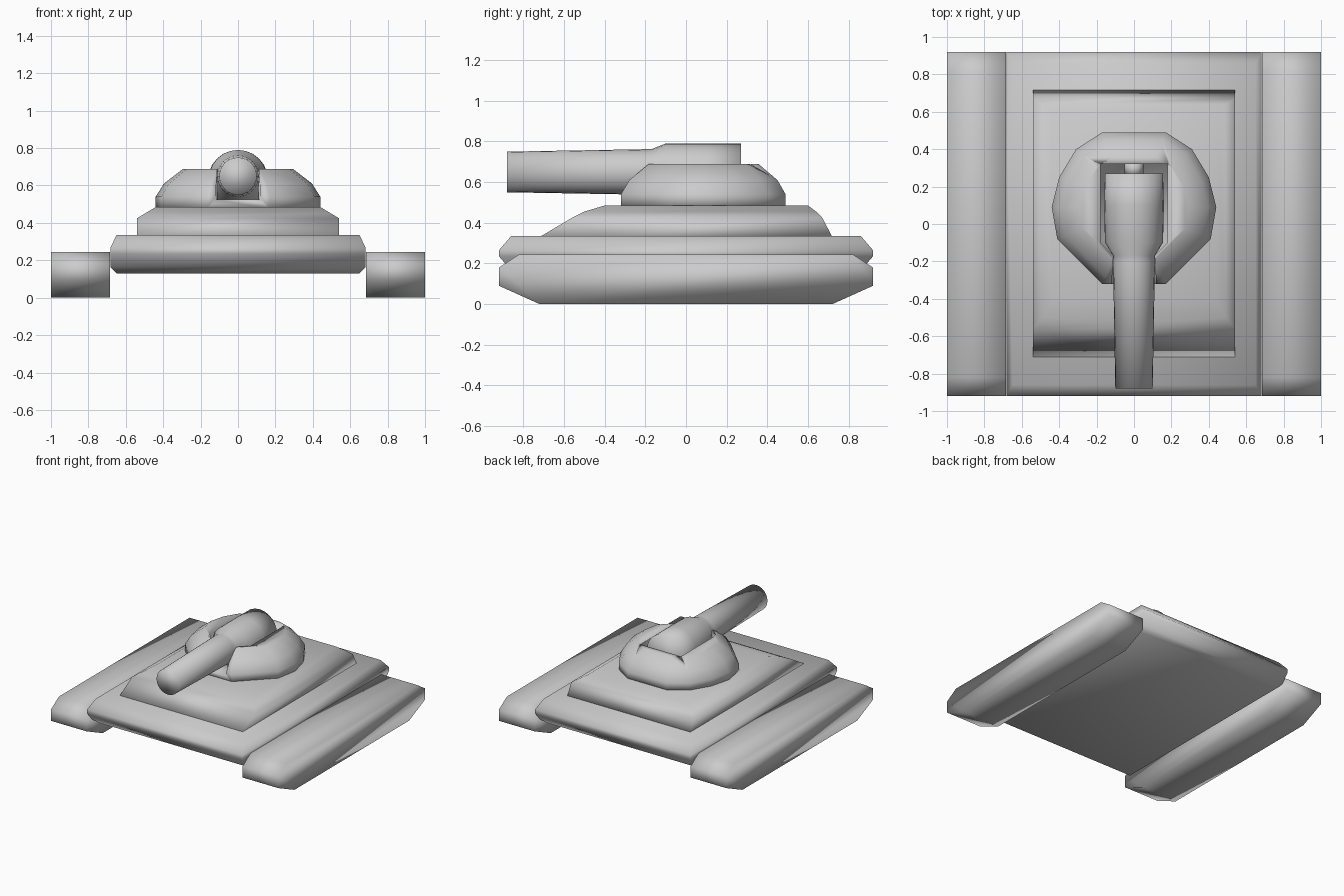
import bpy, bmesh, math
from mathutils import Matrix, Vector

if "Cube" in bpy.data.objects:
    bpy.data.objects.remove(bpy.data.objects["Cube"], do_unlink=True)

grey = bpy.data.materials.new("plain_grey")
grey.use_nodes = True
colour = (0.6, 0.6, 0.6, 1)
grey.diffuse_color = colour
grey.node_tree.nodes["Principled BSDF"].inputs["Base Color"].default_value = colour


def loft(name, rings):
    """Skin a stack of equal-length point rings and cap both ends."""
    bm = bmesh.new()
    loops = [[bm.verts.new(p) for p in ring] for ring in rings]
    for a, b in zip(loops, loops[1:]):
        for i in range(len(a)):
            j = (i + 1) % len(a)
            bm.faces.new((a[i], a[j], b[j], b[i]))
    bm.faces.new(loops[0][::-1])
    bm.faces.new(loops[-1])
    bmesh.ops.recalc_face_normals(bm, faces=bm.faces)
    mesh = bpy.data.meshes.new(name)
    bm.to_mesh(mesh)
    bm.free()
    mesh.materials.append(grey)
    mesh.shade_smooth()
    obj = bpy.data.objects.new(name, mesh)
    bpy.context.collection.objects.link(obj)
    return obj


def rect(x, y0, y1, z):
    return [(-x, y0, z), (x, y0, z), (x, y1, z), (-x, y1, z)]


def circle(radius, y, z, sides=24):
    turn = 2 * math.pi / sides
    return [(radius * math.cos(i * turn), y, z + radius * math.sin(i * turn))
            for i in range(sides)]


# Tracks: one side profile extruded across x on each side
half = [(0.72, 0), (0.92, 0.09), (0.92, 0.18), (0.82, 0.245)]
profile = half + [(-y, z) for y, z in reversed(half)]
for name, x0, x1 in (("left_track", 0.685, 1), ("right_track", -1, -0.685)):
    loft(name, [[(x, y, z) for y, z in profile] for x in (x0, x1)])

# Lower hull with chamfered rim, then the sloped upper hull
lower = [(0.65, 0.82, 0.13), (0.683, 0.86, 0.165), (0.683, 0.92, 0.235),
         (0.683, 0.92, 0.265), (0.65, 0.86, 0.335)]
loft("lower_hull", [rect(x, -y, y, z) for x, y, z in lower])
upper = [(0.54, -0.72, 0.72, 0.33), (0.54, -0.56, 0.67, 0.425),
         (0.49, -0.5, 0.64, 0.455), (0.44, -0.4, 0.6, 0.485)]
loft("upper_hull", [rect(*ring) for ring in upper])

# Turret: faceted outline shrinking towards the roof
side = [(0.17, 0.49), (0.31, 0.4), (0.4, 0.25), (0.44, 0.09), (0.41, -0.08),
        (0.17, -0.32)]
outline = side + [(-x, y) for x, y in reversed(side)]
levels = [(1, 0.475), (1, 0.54), (0.9, 0.61), (0.67, 0.688)]
turret = loft("turret", [[(x * s, 0.09 + (y - 0.09) * s, z) for x, y in outline]
                         for s, z in levels])

# Gun slot, open at the front and narrowing around the barrel
slot = [(0.18, 0.32), (0.18, -0.1), (0.11, -0.17), (0.13, -0.5)]
slot += [(-x, y) for x, y in reversed(slot)]
cutter = loft("slot_cutter", [[(x, y, z) for x, y in slot] for z in (0.525, 0.9)])
cutter.hide_render = True
cut = turret.modifiers.new("slot", "BOOLEAN")
cut.operation = "DIFFERENCE"
cut.solver = "EXACT"
cut.object = cutter
bpy.context.view_layer.objects.active = turret
bpy.ops.object.modifier_apply(modifier="slot")
bpy.data.objects.remove(cutter, do_unlink=True)
turret.data.shade_smooth()

# Gun: barrel flaring into the thick breech, with a pivot pin behind it
loft("gun", [circle(r, y, z) for r, y, z in (
    (0.1, -0.88, 0.65), (0.112, -0.2, 0.65), (0.112, -0.17, 0.65),
    (0.155, -0.1, 0.635), (0.16, 0.1, 0.63), (0.155, 0.27, 0.635))])
loft("breech_pin", [circle(0.05, y, 0.6, 12) for y in (0.26, 0.33)])
